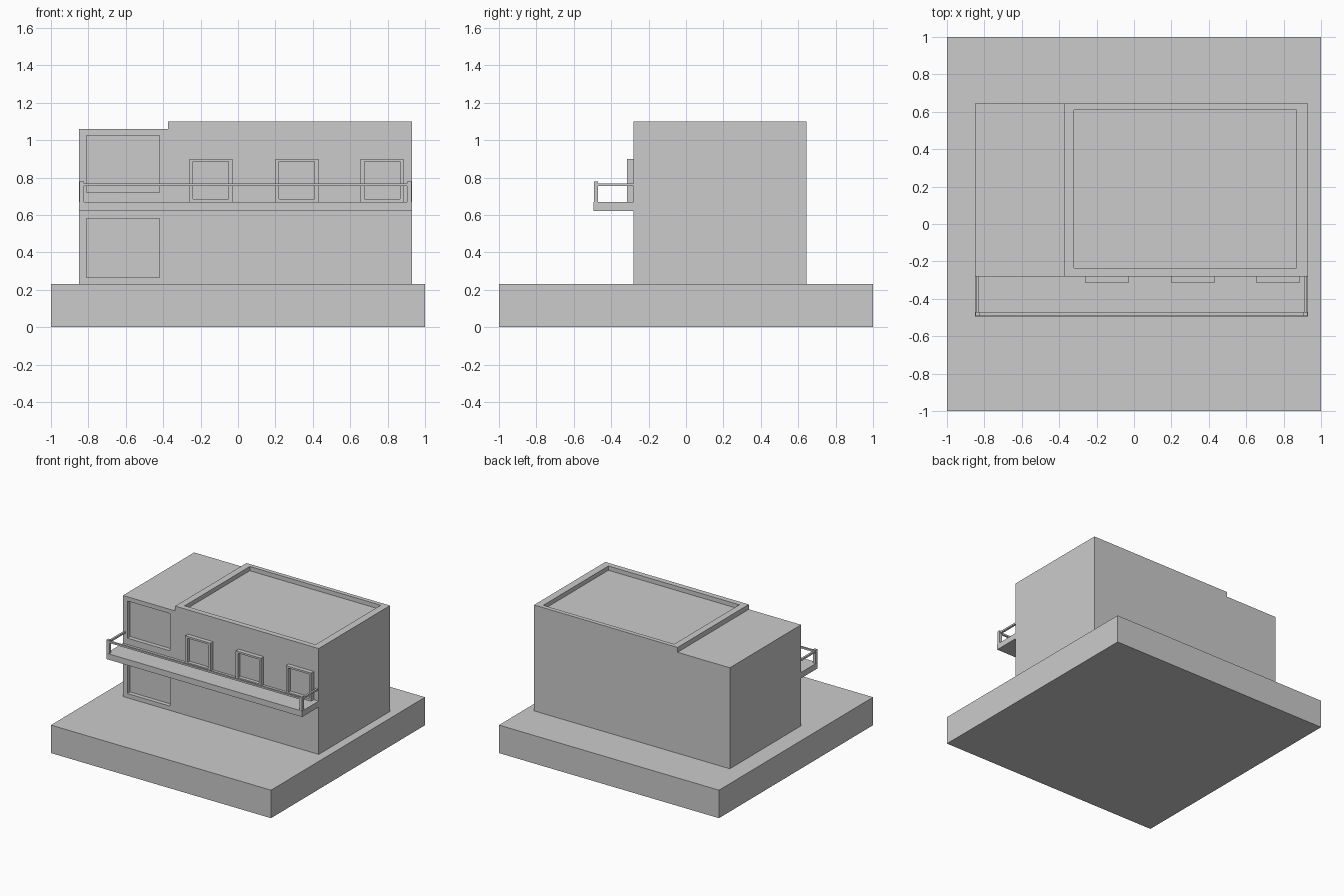
import bpy, bmesh
from mathutils import Vector

if "Cube" in bpy.data.objects:
    bpy.data.objects.remove(bpy.data.objects["Cube"])


def box(name, lo, hi, opening=None):
    """Axis-aligned box; opening = (face normal, low corner, high corner, depth) sinks a panel."""
    lo, hi = Vector(lo), Vector(hi)
    mid, size = (lo + hi) / 2, hi - lo
    bm = bmesh.new()
    bmesh.ops.create_cube(bm, size=1)
    for v in bm.verts:
        v.co = Vector(v.co[i] * size[i] for i in range(3))
    bm.normal_update()
    if opening:
        normal, o_lo, o_hi, depth = opening
        normal = Vector(normal)
        face = max(bm.faces, key=lambda f: f.normal.dot(normal))
        bmesh.ops.inset_individual(bm, faces=[face], thickness=0.005)
        axes = [i for i in range(3) if abs(normal[i]) < 0.5]
        # fit the inset border to the opening, then push it inwards
        for v in face.verts:
            for i, a, b in zip(axes, o_lo, o_hi):
                v.co[i] = (b if v.co[i] > 0 else a) - mid[i]
        new = bmesh.ops.extrude_discrete_faces(bm, faces=[face])["faces"][0]
        bmesh.ops.translate(bm, verts=new.verts, vec=-normal * depth)
    mesh = bpy.data.meshes.new(name)
    bm.to_mesh(mesh)
    bm.free()
    obj = bpy.data.objects.new(name, mesh)
    obj.location = mid
    bpy.context.collection.objects.link(obj)
    return obj


FRONT, UP = (0, -1, 0), (0, 0, 1)

# ground slab
box("ground_slab", (-1, -1, 0), (1, 1, 0.23))

# main block with a sunken roof
box("main_block", (-0.375, -0.28, 0.23), (0.93, 0.645, 1.10),
    (UP, (-0.32, -0.235), (0.87, 0.61), 0.035))

# two-storey side wing with large recessed panels
box("wing_lower", (-0.85, -0.28, 0.23), (-0.375, 0.645, 0.645),
    (FRONT, (-0.81, 0.265), (-0.42, 0.58), 0.035))
box("wing_upper", (-0.85, -0.28, 0.645), (-0.375, 0.645, 1.06),
    (FRONT, (-0.81, 0.72), (-0.42, 1.025), 0.035))

# framed windows
for n, x in enumerate((-0.145, 0.315, 0.77)):
    box(f"window_{n + 1}", (x - 0.115, -0.315, 0.665), (x + 0.115, -0.275, 0.9),
        (FRONT, (x - 0.095, 0.685), (x + 0.095, 0.885), 0.03))

# balcony deck
box("balcony_deck", (-0.85, -0.495, 0.62), (0.93, -0.28, 0.668))

# railing posts and rails
for side, x in (("left", -0.848), ("right", 0.904)):
    box(f"railing_post_{side}", (x, -0.493, 0.665), (x + 0.024, -0.47, 0.778))
    box(f"side_rail_{side}", (x + 0.004, -0.475, 0.755), (x + 0.02, -0.28, 0.769))
box("front_rail", (-0.83, -0.489, 0.755), (0.91, -0.474, 0.769))
